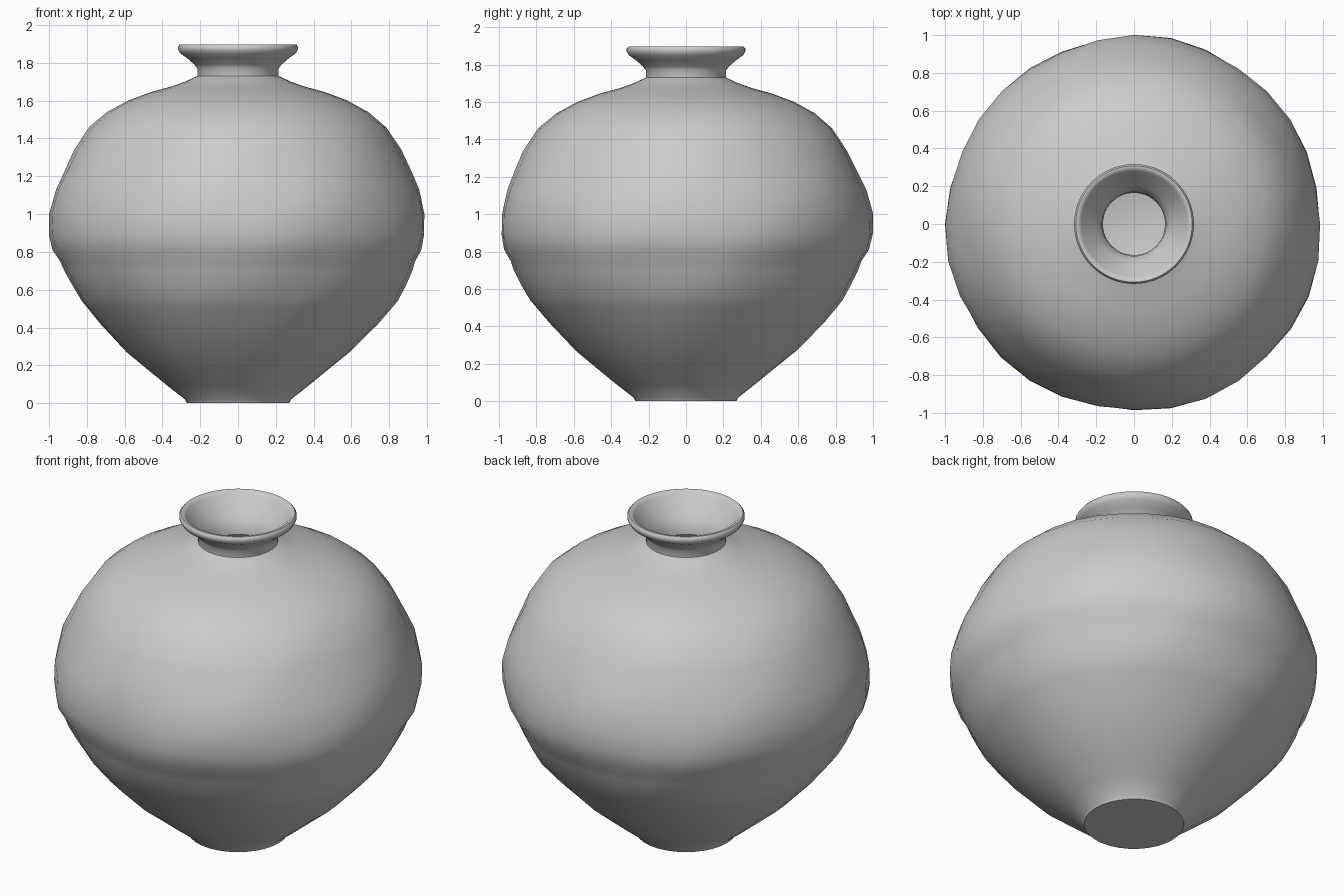
import bpy
import bmesh
from math import sin, cos, pi, radians

old = bpy.data.objects.get("Cube")
if old:
    bpy.data.objects.remove(old, do_unlink=True)

clay = bpy.data.materials.new("grey_clay")
clay.use_nodes = True
grey = (0.6, 0.6, 0.6, 1.0)
clay.diffuse_color = grey
clay.node_tree.nodes["Principled BSDF"].inputs["Base Color"].default_value = grey


def hand_thrown(angle, z):
    """Slight unevenness that fades out at the foot and shoulder."""
    fade = max(0.0, sin(pi * min(z / 1.7, 1.0)))
    return fade * 0.006 * (sin(3 * angle + 4 * z) + sin(7 * angle - 9 * z))


def lathe(name, profile, sides, cap_start=False, cap_end=False, wobble=None):
    """Turn (radius, height) points, listed bottom to top outside, around z."""
    bm = bmesh.new()
    rings = []
    for r, z in profile:
        ring = []
        for i in range(sides):
            a = 2 * pi * i / sides
            rr = r + (wobble(a, z) if wobble else 0.0)
            ring.append(bm.verts.new((rr * cos(a), rr * sin(a), z)))
        rings.append(ring)
    for low, high in zip(rings, rings[1:]):
        for i in range(sides):
            j = (i + 1) % sides
            bm.faces.new((low[i], low[j], high[j], high[i]))
    if cap_start:
        bm.faces.new(rings[0][::-1])
    if cap_end:
        bm.faces.new(rings[-1])
    mesh = bpy.data.meshes.new(name)
    bm.to_mesh(mesh)
    bm.free()
    mesh.materials.append(clay)
    obj = bpy.data.objects.new(name, mesh)
    bpy.context.collection.objects.link(obj)
    bpy.ops.object.select_all(action="DESELECT")
    obj.select_set(True)
    bpy.context.view_layer.objects.active = obj
    bpy.ops.object.shade_smooth_by_angle(angle=radians(50))
    return obj


# Swelling body: foot, ledges below the belly, belly, shoulder
body = [
    (.27, 0), (.28, .02), (.37, .09), (.48, .18), (.59, .27), (.735, .42),
    (.81, .51), (.835, .54), (.88, .62), (.92, .7), (.938, .75),
    (.975, .81), (.992, .89), (.992, 1), (.96, 1.13), (.92, 1.22),
    (.865, 1.34), (.785, 1.46), (.69, 1.54), (.58, 1.6), (.46, 1.645),
    (.35, 1.675), (.28, 1.7), (.215, 1.73),
]
lathe("jar_body", body, 32, cap_start=True, wobble=hand_thrown)

# Flared neck, rolled lip and funnel mouth
neck = [
    (.215, 1.72), (.215, 1.77), (.23, 1.79), (.27, 1.825), (.305, 1.85),
    (.317, 1.87), (.317, 1.885), (.308, 1.896), (.295, 1.896), (.28, 1.88),
    (.25, 1.84), (.2, 1.785), (.17, 1.74), (.165, 1.69),
]
lathe("neck_and_lip", neck, 64)

# Hollow inside, following the body down to a flat floor
wall = 0.05
inside = [neck[-1]] + [(r - wall, z - wall / 2) for r, z in body[-3:2:-2]]
inside.append((.25, wall))
lathe("inner_wall", inside, 32, cap_end=True)
